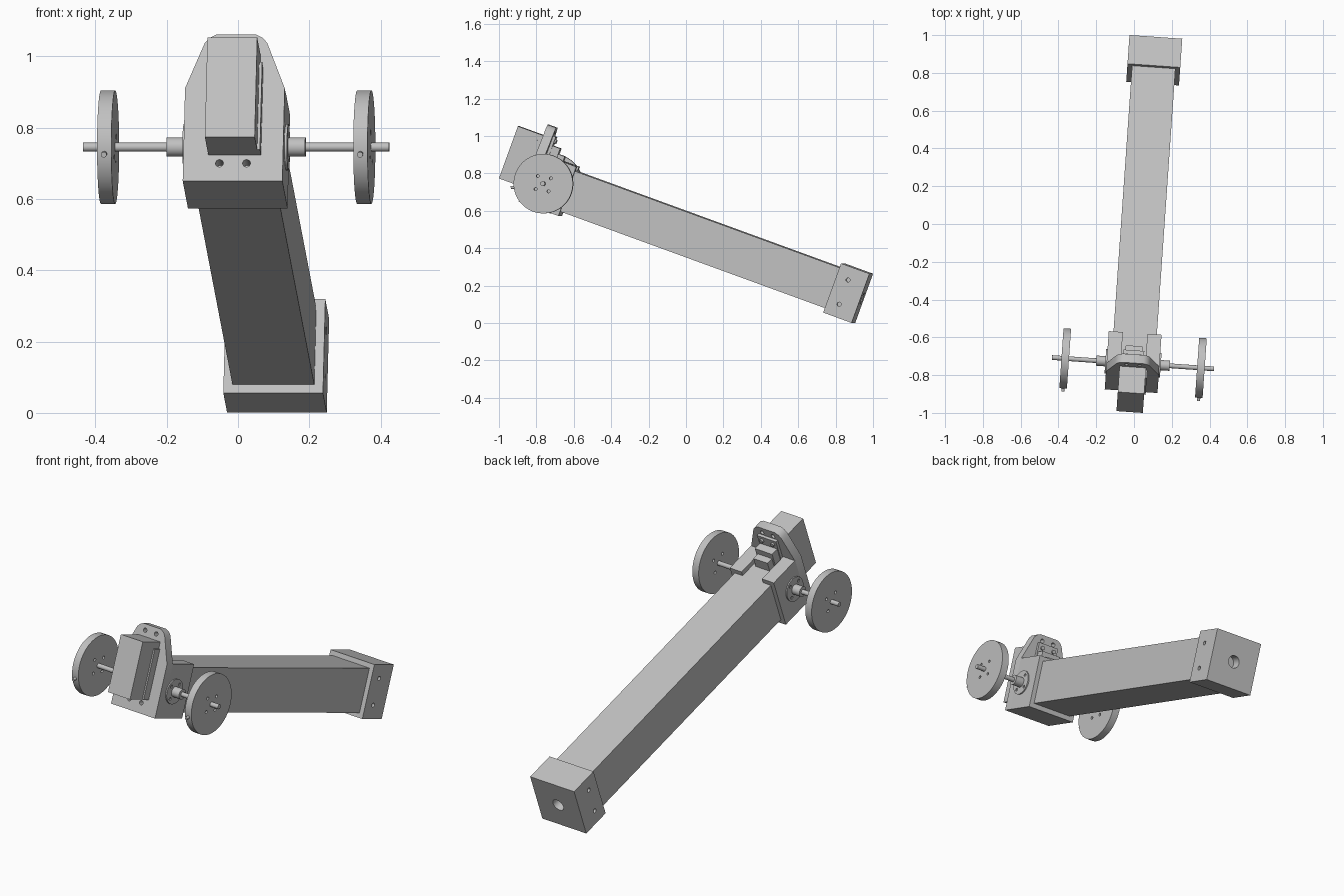
import bpy, bmesh, math
from mathutils import Matrix, Vector

cube = bpy.data.objects.get("Cube")
if cube:
    bpy.data.objects.remove(cube, do_unlink=True)

grey = bpy.data.materials.new("machined grey")
grey.use_nodes = True
colour = (0.53, 0.53, 0.53, 1)
grey.diffuse_color = colour
grey.node_tree.nodes["Principled BSDF"].inputs["Base Color"].default_value = colour

# Shared frame, centred on the axle: x across, y along the beam, z up from the beam
FRAME = (Matrix.Translation((-0.005, -0.737, 0.745))
         @ Matrix.Rotation(math.radians(-4), 4, "Z")
         @ Matrix.Rotation(math.radians(-20), 4, "X"))


def finish(name, bm):
    bmesh.ops.recalc_face_normals(bm, faces=bm.faces)
    mesh = bpy.data.meshes.new(name)
    bm.to_mesh(mesh)
    bm.free()
    mesh.materials.append(grey)
    ob = bpy.data.objects.new(name, mesh)
    bpy.context.collection.objects.link(ob)
    ob.matrix_world = FRAME
    return ob


def box(name, x, y, z):
    bm = bmesh.new()
    bmesh.ops.create_cube(bm, size=1)
    for v in bm.verts:
        v.co = [r[0] + (c + 0.5) * (r[1] - r[0]) for c, r in zip(v.co, (x, y, z))]
    return finish(name, bm)


def rod(name, start, end, radius, sides=32):
    start, end = Vector(start), Vector(end)
    axis = end - start
    place = Matrix.Translation((start + end) / 2) @ axis.to_track_quat("Z", "Y").to_matrix().to_4x4()
    bm = bmesh.new()
    bmesh.ops.create_cone(bm, cap_ends=True, segments=sides, radius1=radius,
                          radius2=radius, depth=axis.length, matrix=place)
    return finish(name, bm)


def activate(ob):
    bpy.ops.object.select_all(action="DESELECT")
    ob.select_set(True)
    bpy.context.view_layer.objects.active = ob


def cut(ob, cutters):
    activate(ob)
    for c in cutters:
        c.hide_render = True
        mod = ob.modifiers.new("cut", "BOOLEAN")
        mod.operation, mod.solver, mod.object = "DIFFERENCE", "EXACT", c
        bpy.ops.object.modifier_apply(modifier=mod.name)
        bpy.data.objects.remove(c, do_unlink=True)


def smooth(ob):
    activate(ob)
    bpy.ops.object.shade_smooth_by_angle(angle=math.radians(30))


# Long square beam and its end cap with screw holes
box("beam", (-0.115, 0.115), (-0.06, 1.64), (-0.115, 0.115))
cap = box("end_cap", (-0.14, 0.14), (1.63, 1.792), (-0.14, 0.14))
holes = [rod("hole", (0, 1.74, 0), (0, 1.85, 0), 0.033)]
for s in (-1, 1):
    for z in (-0.069, 0.069):
        holes.append(rod("hole", (s * 0.11, 1.695, z), (s * 0.2, 1.695, z), 0.011, 16))
cut(cap, holes)
smooth(cap)

# Sleeve around the beam, notched on top to leave two arms
sleeve = box("sleeve", (-0.14, 0.14), (-0.06, 0.12), (-0.14, 0.14))
cut(sleeve, [box("notch", (-0.065, 0.065), (-0.1, 0.2), (0.1, 0.2))])

# Tapered front plate with rounded top corners
half = [(0.14, -0.14), (0.14, 0.137), (0.097, 0.248), (0.088, 0.271),
        (0.075, 0.287), (0.055, 0.297)]
outline = half + [(-x, z) for x, z in reversed(half)]
bm = bmesh.new()
face = bm.faces.new([bm.verts.new((x, -0.107, z)) for x, z in outline])
ext = bmesh.ops.extrude_face_region(bm, geom=[face])
for v in ext["geom"]:
    if isinstance(v, bmesh.types.BMVert):
        v.co.y = -0.058
plate = finish("front_plate", bm)
cut(plate, [rod("hole", (x, -0.2, z), (x, 0, z), 0.011, 16)
            for x, z in ((-0.038, -0.087), (0.038, -0.087), (-0.035, 0.266), (0.035, 0.266))])
smooth(plate)

# Motor: body in front, stepped gear head behind the plate
box("motor_body", (-0.07, 0.07), (-0.253, -0.1), (-0.062, 0.235))
box("motor_side_rib", (0.065, 0.078), (-0.15, -0.1), (-0.062, 0.2))
box("motor_flange", (-0.06, 0.06), (-0.07, -0.043), (0.1, 0.25))
box("gear_head", (-0.055, 0.055), (-0.07, 0), (0.1, 0.2))
box("gear_head_step", (-0.045, 0.045), (-0.07, 0.037), (0.1, 0.168))
for x in (-0.035, 0.035):
    smooth(rod("flange_screw", (x, -0.05, 0.225), (x, -0.034, 0.225), 0.011, 16))

# Axle with bearings and wheels on both sides
smooth(rod("axle", (-0.43, 0, 0), (0.43, 0, 0), 0.0125, 24))
for s, side in ((1, "left"), (-1, "right")):
    flange = rod(side + "_bearing_flange", (s * 0.13, 0, 0), (s * 0.147, 0, 0), 0.065, 40)
    wheel = rod(side + "_wheel", (s * 0.34, 0, 0), (s * 0.38, 0, 0), 0.159, 64)
    for ob, reach in ((flange, 0.046), (wheel, 0.05)):
        cutters = []
        for i in range(4):
            ang = math.radians(55 + 90 * i)
            y, z = reach * math.cos(ang), reach * math.sin(ang)
            cutters.append(rod("hole", (s * 0.142, y, z), (s * 0.45, y, z), 0.008, 16))
        cut(ob, cutters)
        smooth(ob)
    smooth(rod(side + "_bushing", (s * 0.14, 0, 0), (s * 0.195, 0, 0), 0.027))
    # Set screw through the rim, pointing forward
    way = Vector((0, -math.cos(math.radians(27)), -math.sin(math.radians(27))))
    hub = Vector((s * 0.36, 0, 0))
    smooth(rod(side + "_set_screw", hub + way * 0.14, hub + way * 0.176, 0.008, 16))
